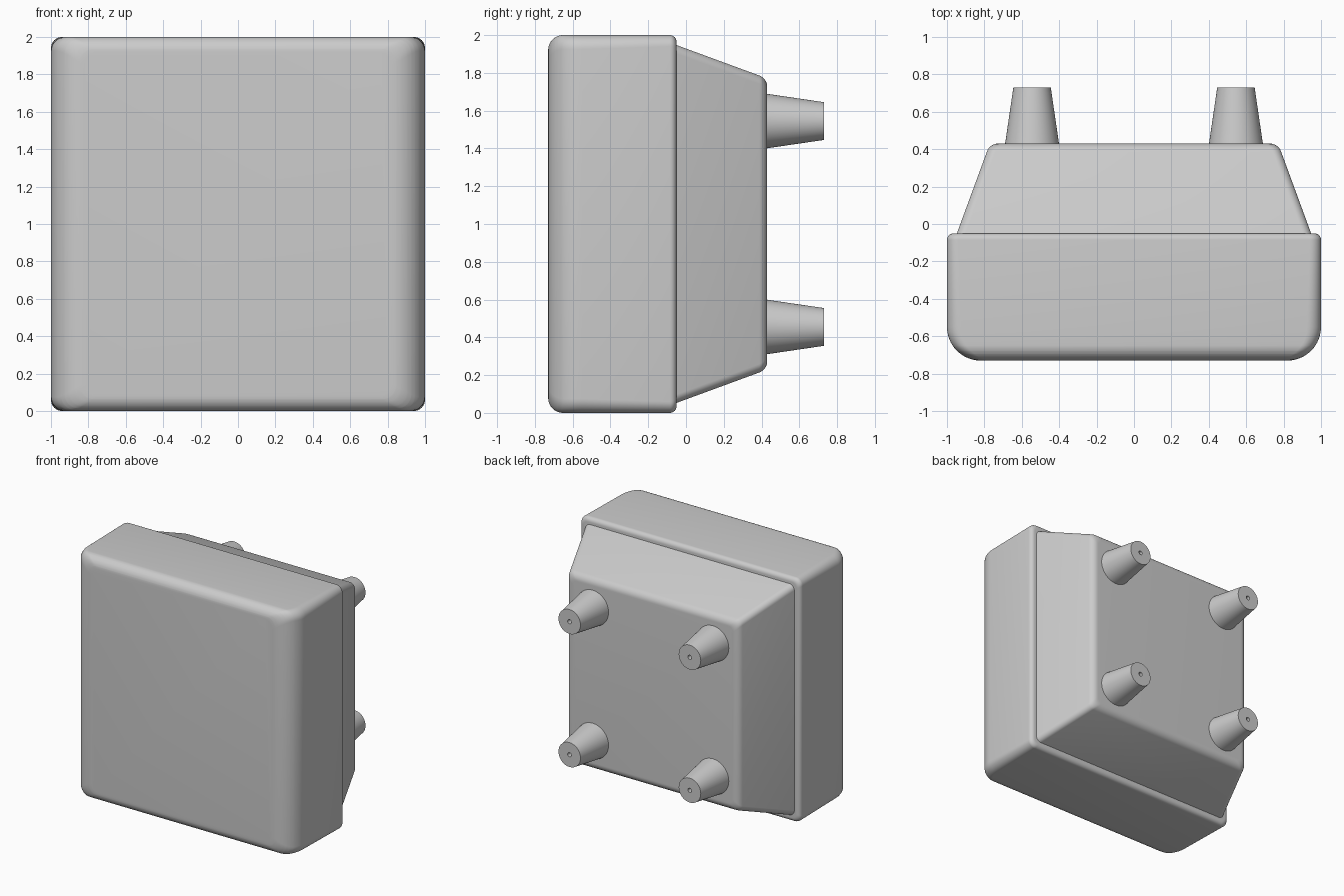
import bpy, bmesh
from math import sin, cos, pi, radians

if "Cube" in bpy.data.objects:
    bpy.data.objects.remove(bpy.data.objects["Cube"])


def rounded_rect(y, hx, hz, r, n=8):
    """Ring of points around the y axis, centred at z = 1."""
    pts = []
    for k, (sx, sz) in enumerate([(1, 1), (-1, 1), (-1, -1), (1, -1)]):
        for i in range(n + 1):
            a = (k + i / n) * pi / 2
            pts.append((sx * (hx - r) + r * cos(a), y, 1 + sz * (hz - r) + r * sin(a)))
    return pts


def circle(y, r, cx, cz, n=48):
    return [(cx + r * cos(2 * pi * i / n), y, cz + r * sin(2 * pi * i / n)) for i in range(n)]


def loft(name, rings):
    bm = bmesh.new()
    vr = [[bm.verts.new(p) for p in ring] for ring in rings]
    for a, b in zip(vr, vr[1:]):
        n = len(a)
        for i in range(n):
            j = (i + 1) % n
            bm.faces.new((a[i], a[j], b[j], b[i]))
    bm.faces.new(vr[0])
    bm.faces.new(vr[-1])
    bmesh.ops.recalc_face_normals(bm, faces=bm.faces)
    me = bpy.data.meshes.new(name)
    bm.to_mesh(me)
    bm.free()
    ob = bpy.data.objects.new(name, me)
    bpy.context.collection.objects.link(ob)
    bpy.ops.object.select_all(action='DESELECT')
    ob.select_set(True)
    bpy.context.view_layer.objects.active = ob
    bpy.ops.object.shade_smooth_by_angle(angle=radians(30))
    return ob


FRONT, RIM, BACK, TIP = -0.73, -0.05, 0.43, 0.73

# Front slab: wide rounding on the side edges, tighter on top and bottom
RX, RZ, RB = 0.18, 0.08, 0.035
depths = sorted({RX * (1 - cos(i / 10 * pi / 2)) for i in range(11)}
                | {RZ * (1 - cos(i / 8 * pi / 2)) for i in range(1, 9)})
slab = []
for d in depths:
    dx, dz = 1 - min(d / RX, 1), 1 - min(d / RZ, 1)
    hx = 1 - RX + RX * (1 - dx * dx) ** 0.5
    hz = 1 - RZ + RZ * (1 - dz * dz) ** 0.5
    slab.append(rounded_rect(FRONT + d, hx, hz, 0.075))
for i in range(7):
    a = i / 6 * pi / 2
    h = 1 - RB * (1 - cos(a))
    slab.append(rounded_rect(RIM - RB * (1 - sin(a)), h, h, 0.06 - RB * (1 - cos(a)) * 0.5))
loft("front_slab", slab)

# Tapered back housing with a rounded rear edge
R = 0.064
housing = [rounded_rect(RIM - 0.01, 0.95, 0.95, 0.045), rounded_rect(RIM, 0.947, 0.947, 0.045)]
for i in range(9):
    a = radians(20 + 70 * i / 8)
    h = 0.726 + R * cos(a)
    housing.append(rounded_rect(BACK - R + R * sin(a), h, h, 0.045))
loft("back_housing", housing)

# Four tapered pegs, each with a small hole in its tip
for side, x in (("left", -0.545), ("right", 0.545)):
    for level, z in (("lower", 0.455), ("upper", 1.545)):
        loft(f"{level}_{side}_peg", [circle(y, r, x, z) for y, r in (
            (BACK - 0.01, 0.1455), (TIP, 0.10), (TIP, 0.017), (TIP - 0.1, 0.017))])
